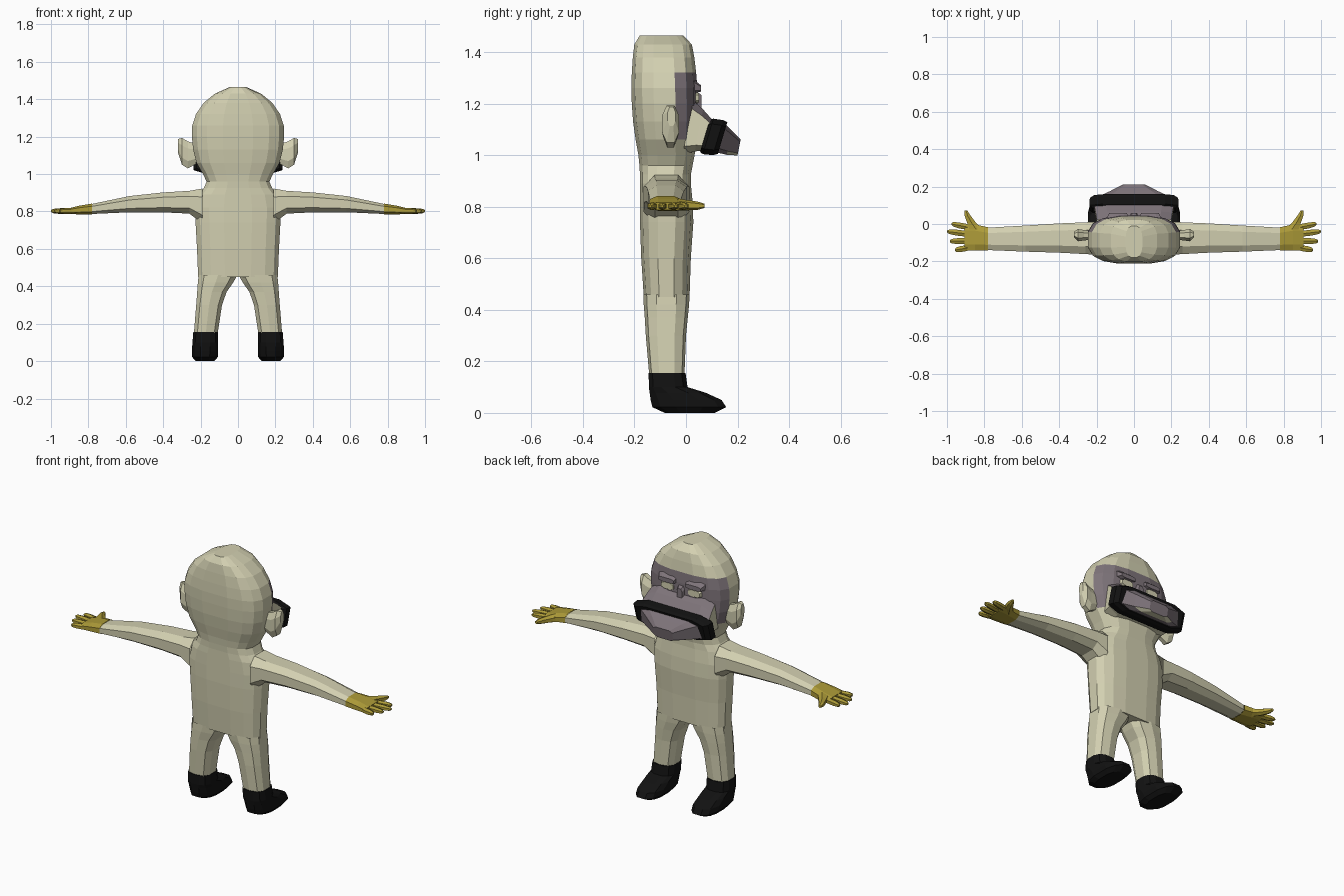
import bpy, bmesh, math

def material(name, rgb):
    m = bpy.data.materials.new(name)
    m.diffuse_color = (*rgb, 1)
    return m

SKIN = material("pale_skin", (0.65, 0.63, 0.44))
GREY = material("mask_grey", (0.21, 0.175, 0.195))
BLACK = material("black", (0.006, 0.006, 0.006))
GOLD = material("glove_gold", (0.42, 0.33, 0.04))

def loft(name, axis, rings, mats, n=8, p=2.6, caps=(True, True),
         mirror=False, shear=0.0, rule=None):
    """Rings are (position, a_min, a_max, b_min, b_max) across the axis."""
    bm = bmesh.new()
    loops = []
    for t, a0, a1, b0, b1 in rings:
        loop = []
        for i in range(n):
            ang = 2 * math.pi * (i + 0.5) / n
            c, s = math.cos(ang), math.sin(ang)
            a = (a0 + a1) / 2 + (a1 - a0) / 2 * math.copysign(abs(c) ** (2 / p), c)
            b = (b0 + b1) / 2 + (b1 - b0) / 2 * math.copysign(abs(s) ** (2 / p), s)
            x, y, z = {"x": (t, a, b), "y": (a, t, b), "z": (a, b, t)}[axis]
            loop.append(bm.verts.new((x, y + shear * (z - 1.07), z)))
        loops.append(loop)
    for l0, l1 in zip(loops, loops[1:]):
        for i in range(n):
            j = (i + 1) % n
            bm.faces.new((l0[i], l0[j], l1[j], l1[i]))
    if caps[0]:
        bm.faces.new(loops[0][::-1])
    if caps[1]:
        bm.faces.new(loops[-1])
    bmesh.ops.recalc_face_normals(bm, faces=bm.faces)
    # axis order "y" runs left-handed, so open tubes get a direction check
    f = bm.faces[0]
    mid = sum((v.co for v in loops[0] + loops[1]), loops[0][0].co * 0) / (2 * n)
    f.normal_update()
    if f.normal.dot(f.calc_center_median() - mid) < 0:
        bmesh.ops.reverse_faces(bm, faces=bm.faces)
    bm.normal_update()
    if rule:
        for f in bm.faces:
            f.material_index = rule(f.calc_center_median(), f.normal)
    me = bpy.data.meshes.new(name)
    bm.to_mesh(me)
    bm.free()
    for m in mats:
        me.materials.append(m)
    ob = bpy.data.objects.new(name, me)
    bpy.context.collection.objects.link(ob)
    if mirror:
        ob.modifiers.new("mirror", "MIRROR")
    return ob

# torso and head in one skin, mask painted on the face
profile = [
    (0.45, 0.216, -0.165, 0.015), (0.60, 0.222, -0.175, 0.020),
    (0.74, 0.230, -0.180, 0.030), (0.82, 0.232, -0.180, 0.027),
    (0.89, 0.215, -0.180, 0.020), (0.925, 0.185, -0.180, 0.020),
    (0.96, 0.170, -0.182, 0.027), (1.00, 0.190, -0.186, 0.035),
    (1.06, 0.225, -0.197, 0.040), (1.13, 0.243, -0.207, 0.045),
    (1.20, 0.250, -0.212, 0.046), (1.26, 0.248, -0.214, 0.046),
    (1.32, 0.228, -0.212, 0.041), (1.38, 0.187, -0.208, 0.034),
    (1.43, 0.125, -0.202, 0.024), (1.465, 0.045, -0.180, -0.010)]
loft("body_and_head", "z", [(z, -h, h, y0, y1) for z, h, y0, y1 in profile],
     [SKIN, GREY], n=16, p=2.9,
     rule=lambda c, nrm: int(nrm.y > 0.4 and 1.06 < c.z < 1.32))

# legs and boots
loft("leg", "z", [
    (0.46, 0.000, 0.214, -0.165, 0.014), (0.42, 0.022, 0.218, -0.164, 0.012),
    (0.37, 0.058, 0.221, -0.160, 0.007), (0.30, 0.083, 0.226, -0.156, 0.000),
    (0.15, 0.106, 0.238, -0.143, -0.006)],
    [SKIN], n=10, p=2.8, caps=(False, False), mirror=True)
loft("boot", "z", [
    (0.155, 0.104, 0.241, -0.147, 0.000), (0.100, 0.104, 0.245, -0.146, 0.008),
    (0.078, 0.104, 0.247, -0.144, 0.080), (0.050, 0.104, 0.248, -0.141, 0.142),
    (0.022, 0.106, 0.247, -0.134, 0.160), (0.000, 0.125, 0.228, -0.085, 0.115)],
    [BLACK], n=12, p=2.6, mirror=True)

# arms
loft("arm", "x", [
    (0.19, -0.170, 0.018, 0.730, 0.928), (0.26, -0.166, 0.014, 0.785, 0.914),
    (0.40, -0.158, 0.008, 0.792, 0.905), (0.58, -0.152, -0.004, 0.793, 0.885),
    (0.78, -0.143, -0.016, 0.785, 0.842)],
    [SKIN], p=2.7, caps=(False, False), mirror=True)

# gloves with four fingers and a thumb
loft("glove_palm", "x", [
    (0.78, -0.145, -0.014, 0.783, 0.844), (0.85, -0.146, 0.002, 0.783, 0.832),
    (0.905, -0.146, 0.002, 0.786, 0.818)],
    [GOLD], p=2.7, caps=(False, True), mirror=True)
for i, (y0, y1, tip) in enumerate([(-0.016, 0.000, 0.975), (-0.053, -0.040, 1.0),
                                   (-0.091, -0.092, 0.985), (-0.128, -0.139, 0.957)]):
    rings = []
    for t, r in ((0, 0.018), (0.55, 0.018), (0.88, 0.014), (1, 0.006)):
        x, y = 0.89 + (tip - 0.89) * t, y0 + (y1 - y0) * t
        rings.append((x, y - r, y + r, 0.802 - r * 0.85, 0.802 + r * 0.85))
    loft("glove_finger_%d" % (i + 1), "x", rings, [GOLD], n=6, p=2.2,
         caps=(False, True), mirror=True)
loft("glove_thumb", "y", [
    (-0.03, 0.800, 0.885, 0.786, 0.832), (0.005, 0.840, 0.895, 0.786, 0.826),
    (0.045, 0.872, 0.908, 0.788, 0.820), (0.072, 0.890, 0.908, 0.795, 0.812)],
    [GOLD], n=6, p=2.2, caps=(False, True), mirror=True)

# ears
loft("ear", "x", [
    (0.225, -0.085, -0.035, 1.050, 1.165), (0.268, -0.090, -0.030, 1.025, 1.180),
    (0.300, -0.095, -0.025, 1.045, 1.198), (0.320, -0.072, -0.040, 1.110, 1.190)],
    [SKIN], p=2.3, caps=(False, True), mirror=True)

# cheeks reaching forward to the mask, grey on top
loft("cheeks", "y", [
    (0.00, -0.205, 0.205, 1.000, 1.215), (0.045, -0.212, 0.212, 1.012, 1.180),
    (0.090, -0.220, 0.220, 1.018, 1.138)],
    [SKIN, GREY], p=5, caps=(False, False), shear=0.2,
    rule=lambda c, nrm: int(nrm.z > 0.25))

# black band around the muzzle
loft("mask_band", "y", [
    (0.072, -0.228, 0.228, 1.010, 1.138), (0.085, -0.246, 0.246, 1.002, 1.144),
    (0.125, -0.244, 0.244, 0.998, 1.138), (0.143, -0.220, 0.220, 1.003, 1.130)],
    [BLACK], p=5, shear=0.3)

# tapering muzzle with a pale underside at the tip
loft("mask_muzzle", "y", [
    (0.135, -0.205, 0.205, 1.008, 1.128), (0.172, -0.135, 0.135, 1.000, 1.098),
    (0.214, -0.062, 0.062, 0.998, 1.062)],
    [GREY, SKIN], p=5, caps=(False, True), shear=0.2,
    rule=lambda c, nrm: int(nrm.z < -0.8 and c.y > 0.16))

# eyes and the brow and lower ridges that frame them
loft("eye", "y", [(0.035, 0.042, 0.130, 1.200, 1.246), (0.050, 0.046, 0.124, 1.204, 1.242)],
     [SKIN], p=3, caps=(False, True), mirror=True)
loft("brow_ridge", "y", [(0.03, 0.025, 0.150, 1.240, 1.295), (0.058, 0.035, 0.135, 1.246, 1.272)],
     [GREY], p=3.5, caps=(False, True), mirror=True)
loft("nose_bridge", "y", [(0.03, -0.030, 0.030, 1.150, 1.260), (0.060, -0.016, 0.016, 1.160, 1.235)],
     [GREY], p=3.5, caps=(False, True))
